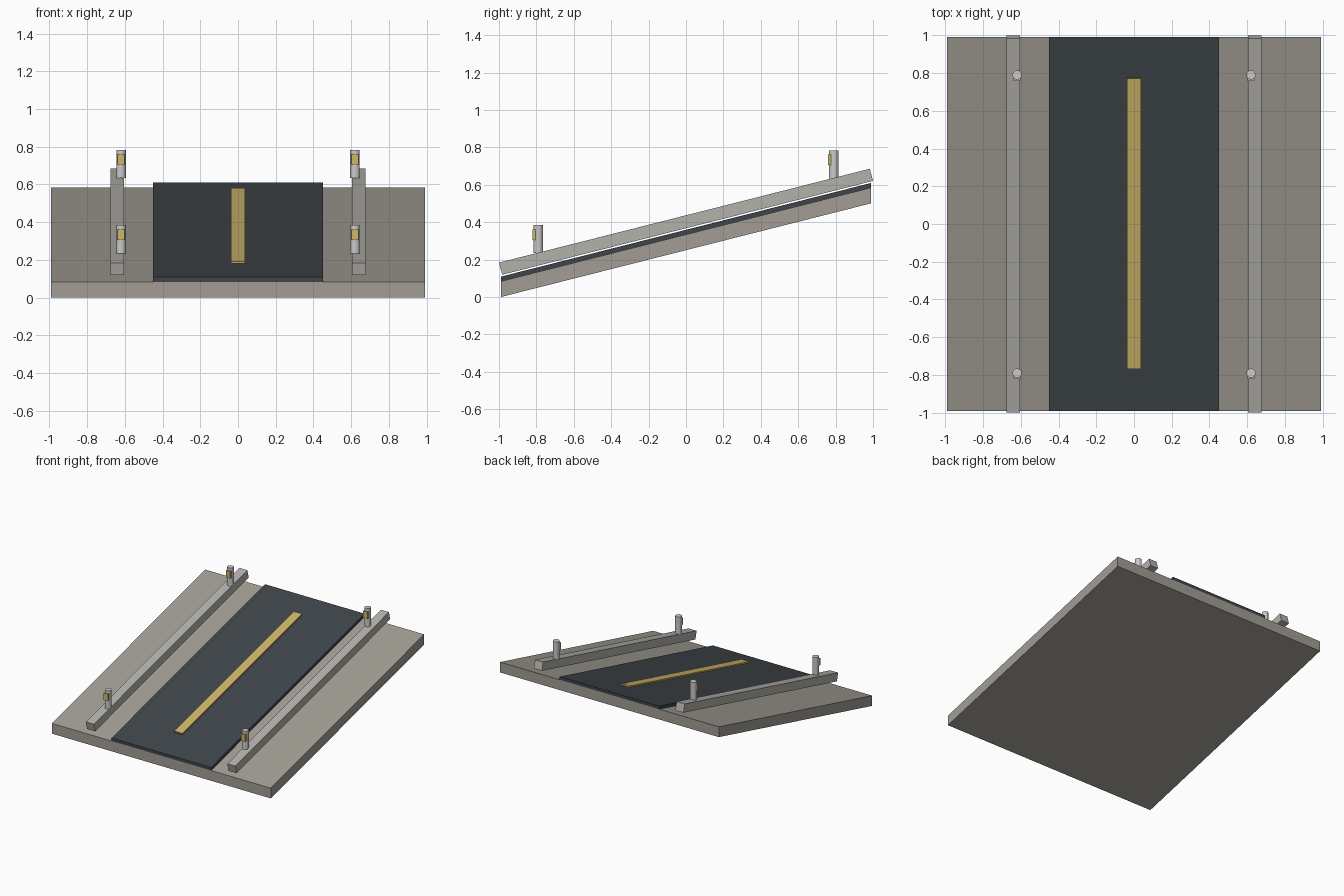
import bpy, bmesh, math
from mathutils import Matrix

if "Cube" in bpy.data.objects:
    bpy.data.objects.remove(bpy.data.objects["Cube"])

SLOPE = 0.253
TILT = math.atan(SLOPE)


def material(name, color):
    m = bpy.data.materials.new(name)
    m.diffuse_color = (*color, 1)
    m.use_nodes = True
    m.node_tree.nodes["Principled BSDF"].inputs["Base Color"].default_value = m.diffuse_color
    return m


CONCRETE = material("warm_grey", (0.36, 0.34, 0.30))
DARK = material("dark_surface", (0.05, 0.06, 0.068))
STEEL = material("light_grey", (0.45, 0.44, 0.41))
POST = material("post_grey", (0.58, 0.58, 0.57))
YELLOW = material("yellow", (0.62, 0.47, 0.14))


def finish(name, bm, mat):
    bmesh.ops.recalc_face_normals(bm, faces=bm.faces)
    mesh = bpy.data.meshes.new(name)
    bm.to_mesh(mesh)
    bm.free()
    mesh.materials.append(mat)
    ob = bpy.data.objects.new(name, mesh)
    bpy.context.collection.objects.link(ob)
    return ob


def box(name, size, loc, mat, tilt=0.0, shear=0.0):
    bm = bmesh.new()
    bmesh.ops.create_cube(bm, size=1)
    bmesh.ops.scale(bm, vec=size, verts=bm.verts)
    for v in bm.verts:
        v.co.z += shear * v.co.y
    ob = finish(name, bm, mat)
    ob.location = loc
    ob.rotation_euler.x = tilt
    return ob


def cylinder(name, radius, height, loc, mat, sides=8):
    bm = bmesh.new()
    bmesh.ops.create_cone(bm, cap_ends=True, segments=sides, radius1=radius,
                          radius2=radius, depth=height)
    ob = finish(name, bm, mat)
    ob.location = loc
    return ob


# Sloping slab and road surface, with vertical ends
box("ramp_slab", (1.98, 1.98, 0.084), (0, 0, 0.2925), CONCRETE, shear=SLOPE)
box("road_surface", (0.90, 1.98, 0.025), (0, 0, 0.347), DARK, shear=SLOPE)

# Centre stripe, just above the surface
box("centre_stripe", (0.073, 1.59, 0.012), (0, 0.003, 0.381), YELLOW, tilt=TILT)

# Kerb rails with marker posts and front-facing reflectors
for sx, side in ((-1, "left"), (1, "right")):
    box(f"{side}_rail", (0.073, 2.045, 0.067), (sx * 0.64, 0, 0.4025), STEEL, tilt=TILT)
    for y, z, end in ((-0.79, 0.235, "front"), (0.79, 0.635, "back")):
        cylinder(f"{side}_{end}_post", 0.025, 0.149, (sx * 0.62, y, z + 0.0745), POST, 12)
        box(f"{side}_{end}_reflector", (0.038, 0.02, 0.056),
            (sx * 0.62, y - 0.022, z + 0.098), YELLOW)
